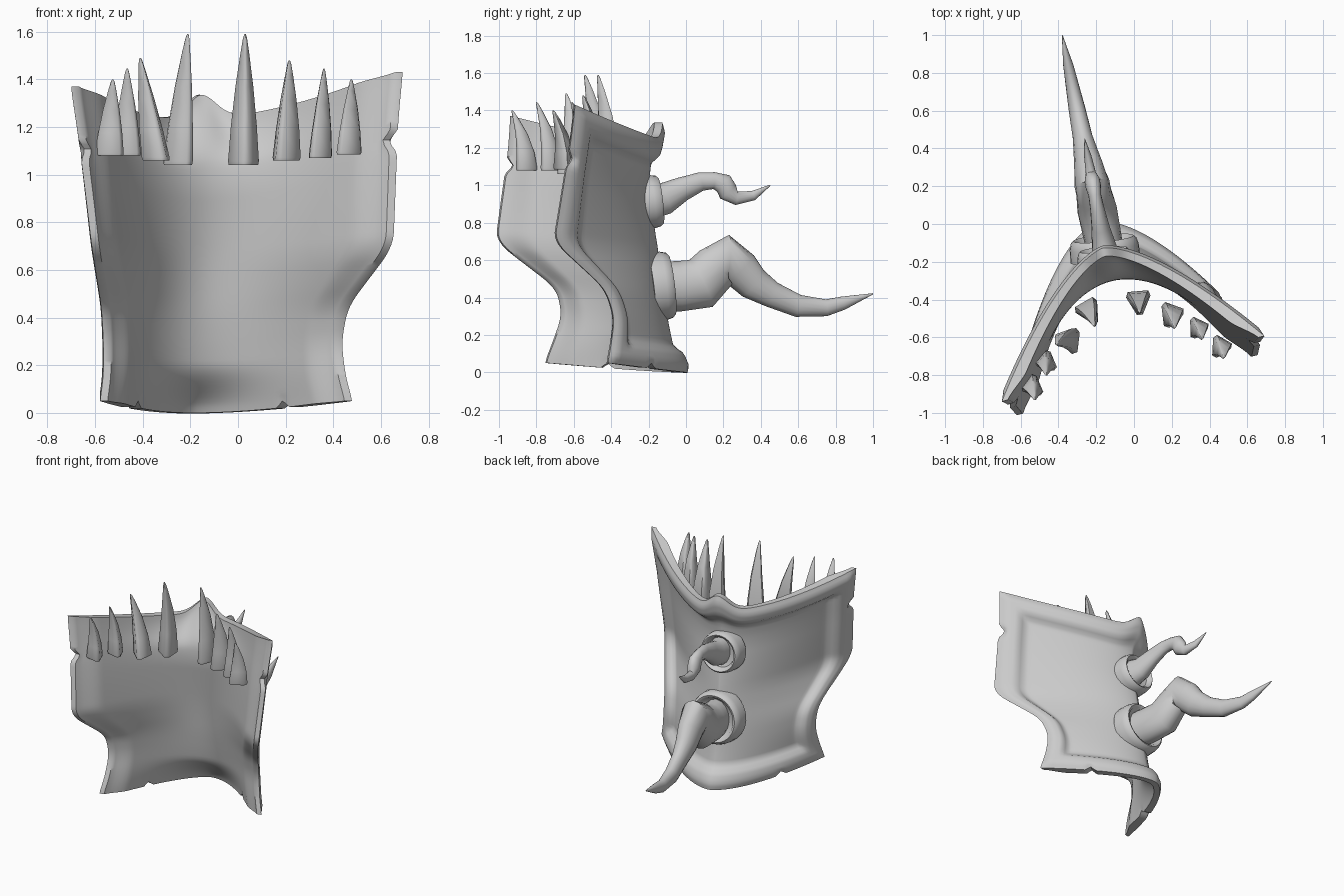
import bpy, bmesh, math
from mathutils import Vector

if "Cube" in bpy.data.objects:
    bpy.data.objects.remove(bpy.data.objects["Cube"])

# rows of the plate: height, half width, depth of side edge, depth of spine
ROWS = [(.05, .575, -.55, .08), (.14, .55, -.52, .03), (.3, .535, -.48, -.005),
        (.45, .55, -.52, -.03), (.7, .67, -.83, -.06), (1.08, .70, -.77, -.11),
        (1.2, .71, -.75, -.11), (1.4, .735, -.73, -.06)]
Z0, Z1 = .05, 1.4
TURN = math.radians(14)


def world(u, v, z):
    """The plate is mirrored about a vertical plane turned 14 degrees."""
    u -= .19
    c, s = math.cos(TURN), math.sin(TURN)
    return Vector((c * u - s * v, s * u + c * v, z))


def smooth(x):
    x = min(max(x, 0), 1)
    return x * x * (3 - 2 * x)


def row_at(z):
    z = min(max(z, Z0), Z1)
    for a, b in zip(ROWS, ROWS[1:]):
        if z <= b[0]:
            k = (z - a[0]) / (b[0] - a[0])
            return [a[i] + k * (b[i] - a[i]) for i in (1, 2, 3)]
    return list(ROWS[-1][1:])


def plate_point(s, t, inside=False):
    z = Z0 + t * (Z1 - Z0)
    samples = [row_at(z + d) for d in (-.05, -.025, 0, .025, .05)]
    half, ve, vs = [sum(r[i] for r in samples) / 5 for i in range(3)]
    a = abs(s)
    # torn notches in the side edges and the lower edge
    side = smooth((a - .94) / .06) * max(0, 1 - abs(z - 1.12) / .045)
    low = smooth(1 - t / .05) * max(0, 1 - abs(a - .67) / .04)
    power = 1.5 + .15 * smooth(1 - t / .4)
    if inside:      # rounder inner face, thickest along the spine
        edge = min(t * 1.35, (1 - t) * 1.25)
        vs -= .065 + .09 * smooth(edge / .2)
        half -= .095 - .045 * smooth((a - .86) / .14)
        ve -= .01
        power += .45 * smooth(edge / .2)
    f = a ** power
    v = vs + (ve - vs) * f + .03 * side + .035 * s * smooth(1 - t / .35)
    z -= (1 - a * a) * (.05 * (1 - t) + .165 * smooth((t - .3) / .7))
    z += .10 * math.exp(-(s / .13) ** 2) * smooth((t - .8) / .2)
    z += .03 * s * smooth((t - .5) * 2) + .03 * low
    return world(half * s * (1 - .04 * side), v, z)


def normal(s, t):
    h = .03
    du = plate_point(min(s + h, 1), t) - plate_point(max(s - h, -1), t)
    dt = plate_point(s, min(t + h, 1)) - plate_point(s, max(t - h, 0))
    n = dt.cross(du)
    n.z *= .4
    return n.normalized()


def finish(name, bm, angle=35):
    bmesh.ops.recalc_face_normals(bm, faces=bm.faces)
    me = bpy.data.meshes.new(name)
    bm.to_mesh(me)
    bm.free()
    ob = bpy.data.objects.new(name, me)
    bpy.context.collection.objects.link(ob)
    bpy.ops.object.select_all(action='DESELECT')
    ob.select_set(True)
    bpy.context.view_layer.objects.active = ob
    bpy.ops.object.shade_smooth_by_angle(angle=math.radians(angle))
    return ob


def skin(name, rings, angle=35):
    """Close a stack of equal rings into a solid."""
    bm = bmesh.new()
    vs = [[bm.verts.new(p) for p in r] for r in rings]
    n = len(rings[0])
    for a, b in zip(vs, vs[1:]):
        for i in range(n):
            bm.faces.new((a[i], a[(i + 1) % n], b[(i + 1) % n], b[i]))
    bm.faces.new(vs[0])
    bm.faces.new(vs[-1])
    return finish(name, bm, angle)


# curved plate with raised rim
NC, NR = 90, 64
bm = bmesh.new()
outer, inner = [], []
for j in range(NR + 1):
    t = j / NR
    ro, ri = [], []
    for i in range(NC + 1):
        s = 2 * i / NC - 1
        e = min((1 - abs(s)) * .9, t * 1.35, (1 - t) * 1.25)
        rim = smooth((.15 - e) / .06)
        bump = .045 * (rim - 1) - .02 * smooth(1 - e / .04)
        ro.append(bm.verts.new(plate_point(s, t) + normal(s, t) * bump))
        ri.append(bm.verts.new(plate_point(s, t, True)))
    outer.append(ro)
    inner.append(ri)
for g in (outer, inner):
    for j in range(NR):
        for i in range(NC):
            bm.faces.new((g[j][i], g[j][i + 1], g[j + 1][i + 1], g[j + 1][i]))
loops = []
for g in (outer, inner):
    loops.append(g[0][:-1] + [r[-1] for r in g[:-1]] + g[-1][:0:-1] + [r[0] for r in g[:0:-1]])
m = len(loops[0])
for k in range(m):
    q = (k + 1) % m
    bm.faces.new((loops[0][k], loops[0][q], loops[1][q], loops[1][k]))
finish("curved_plate", bm, 50)


# horns: side path of (y, z, radius), drifting left as they reach back
def horn(name, path, x0, drift, n=16):
    pts = [Vector((x0 + drift * y, y, z)) for y, z, r in path]
    rings = []
    for k, p in enumerate(pts):
        d = (pts[min(k + 1, len(pts) - 1)] - pts[max(k - 1, 0)]).normalized()
        a = d.cross(Vector((1, 0, 0))).normalized()
        b = d.cross(a)
        r = max(path[k][2], .003)
        rings.append([p + r * (math.cos(w) * a + .75 * math.sin(w) * b)
                      for w in (2 * math.pi * i / n for i in range(n))])
    skin(name, rings, 45)


horn("lower_horn", [(-.14, .46, .13), (-.04, .46, .135), (.08, .475, .14), (.16, .56, .125),
                    (.22, .61, .125), (.29, .55, .105), (.36, .475, .09), (.46, .415, .07),
                    (.6, .355, .06), (.75, .345, .045), (.84, .37, .036), (1, .42, 0)],
     -.18, -.2)
horn("upper_horn", [(-.18, .92, .1), (-.11, .93, .085), (-.02, .98, .065), (.08, 1.02, .05),
                    (.15, 1.025, .045), (.2, 1.01, .055), (.225, .965, .055), (.27, .93, .036),
                    (.36, .945, .026), (.45, 1.0, 0)], -.18, -.18)


# round collars at the horn roots
def collar(name, centre, rad, tilt):
    back = Vector((-.1, 1, tilt)).normalized()
    side = back.cross(Vector((0, 0, 1))).normalized()
    up = side.cross(back)
    prof = [(1.03, -.09), (1.02, -.02), (.97, .012), (.89, .025), (.8, .018), (.72, -.01), (.5, -.02)]
    skin(name, [[Vector(centre) + back * h + rad * r * (math.cos(w) * side + math.sin(w) * up)
                 for w in (2 * math.pi * i / 32 for i in range(32))] for r, h in prof], 50)


collar("lower_collar", (-.16, -.1, .465), .18, .12)
collar("upper_collar", (-.16, -.16, .915), .14, .12)

# teeth: base point, tip point, width, facing angle
TEETH = [((.025, -.41, 1.04), (.03, -.47, 1.59), .13, 5),
         ((.195, -.48, 1.06), (.215, -.55, 1.48), .125, -20),
         ((.335, -.55, 1.07), (.36, -.61, 1.445), .105, -25),
         ((.455, -.65, 1.085), (.475, -.71, 1.40), .11, -30),
         ((-.24, -.46, 1.04), (-.21, -.54, 1.59), .13, 30),
         ((-.335, -.62, 1.06), (-.41, -.64, 1.49), .125, 20),
         ((-.46, -.73, 1.08), (-.465, -.80, 1.445), .105, 50),
         ((-.535, -.86, 1.08), (-.525, -.93, 1.40), .11, 50)]
SECTION = [(-.42, .42), (.42, .42), (.5, .2), (.12, -.55), (-.12, -.55), (-.5, .2)]
for k, (b, tip, w, ang) in enumerate(TEETH):
    b, tip = Vector(b), Vector(tip)
    c, s = math.cos(math.radians(ang)), math.sin(math.radians(ang))
    rings = []
    for q, r in ((0, .95), (.03, 1), (.3, .84), (.6, .58), (.85, .29), (.97, .13), (1, .05)):
        p = b.lerp(tip, q)
        p.y += .02 * math.sin(math.pi * q)
        rings.append([p + Vector((c * x - s * y, s * x + c * y, 0)) * w * r for x, y in SECTION])
    skin("tooth_%d" % (k + 1), rings, 65)
